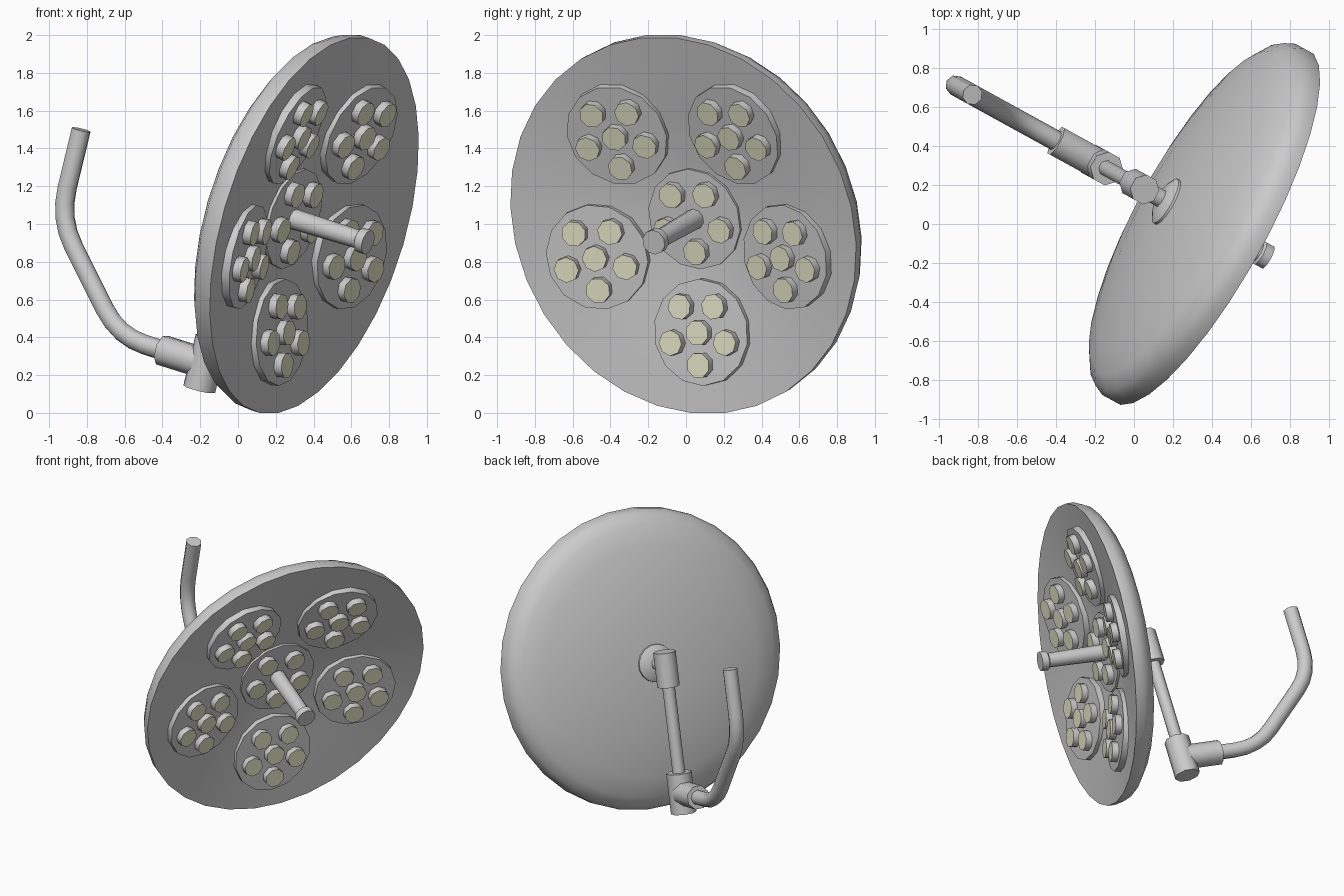
import bpy, bmesh, math
from mathutils import Matrix, Vector

cube = bpy.data.objects.get("Cube")
if cube:
    bpy.data.objects.remove(cube, do_unlink=True)


def material(name, rgb):
    m = bpy.data.materials.new(name)
    m.use_nodes = True
    m.diffuse_color = (*rgb, 1)
    m.node_tree.nodes["Principled BSDF"].inputs["Base Color"].default_value = (*rgb, 1)
    return m


GREY = material("painted grey", (0.6, 0.6, 0.6))
LENS = material("pale yellow lens", (0.78, 0.78, 0.58))

# Lamp frame: local x sideways, y up along the face, z out of the face
normal = Vector((0.845, -0.465, -0.265)).normalized()
side = Vector((-normal.y, normal.x, 0)).normalized()
up = normal.cross(side)
FRAME = Matrix.Translation((0.395, -0.01, 0.995)) @ Matrix((side, up, normal)).transposed().to_4x4()


def smooth(ob):
    bpy.ops.object.select_all(action='DESELECT')
    ob.select_set(True)
    bpy.context.view_layer.objects.active = ob
    bpy.ops.object.shade_smooth_by_angle(angle=math.radians(50))


def lathe(name, profile, sides, place=Matrix(), lens=False):
    """Spin (radius, height) points round local z; zero radius closes the shape."""
    bm = bmesh.new()
    rings = []
    for r, h in profile:
        count = sides if r else 1
        rings.append([bm.verts.new((r * math.cos(a), r * math.sin(a), h))
                      for a in (math.tau * (i + 0.5) / sides for i in range(count))])
    for a, b in zip(rings, rings[1:]):
        for i in range(sides):
            j = (i + 1) % sides
            if len(a) == 1:
                bm.faces.new((a[0], b[j], b[i]))
            elif len(b) == 1:
                bm.faces.new((a[i], a[j], b[0]))
            else:
                bm.faces.new((a[i], a[j], b[j], b[i]))
    bmesh.ops.recalc_face_normals(bm, faces=bm.faces)
    if lens:
        for f in bm.faces:
            f.material_index = int(f.normal.z > 0.9)
    me = bpy.data.meshes.new(name)
    bm.to_mesh(me)
    bm.free()
    me.materials.append(GREY)
    if lens:
        me.materials.append(LENS)
    ob = bpy.data.objects.new(name, me)
    bpy.context.collection.objects.link(ob)
    ob.matrix_world = FRAME @ place
    smooth(ob)


def rod(name, radius, low, high, place=Matrix(), sides=8, lens=False):
    lathe(name, [(0, low), (radius, low), (radius, high), (0, high)], sides, place, lens)


# Domed housing with a shallow dished front
lathe("lamp_housing",
      [(0, -0.27), (0.3, -0.26), (0.57, -0.232), (0.8, -0.187), (0.94, -0.148),
       (1.01, -0.1), (1.035, -0.045), (1.035, 0.01),
       (0.85, -0.022), (0.6, -0.066), (0.3, -0.13), (0, -0.145)], 32)


# Lamp clusters: a thin round pad carrying short lamps with pale lenses
def cluster(name, place, radius, middle):
    rod(name + "_pad", radius, -0.03, 0.03, place, 14)
    spots = [Matrix.Rotation(math.tau * k / 5, 4, 'Z') @ Matrix.Translation((0, -0.172, 0))
             for k in range(5)]
    if middle:
        spots.append(Matrix())
    for n, spot in enumerate(spots):
        rod(f"{name}_lamp_{n + 1}", 0.069, 0.02, 0.075, place @ spot, lens=True)


cluster("centre_cluster", Matrix.Translation((0, 0, -0.145)), 0.275, False)
for k in range(5):
    cluster(f"outer_cluster_{k + 1}",
            Matrix.Rotation(math.tau * k / 5, 4, 'Z')
            @ Matrix.Translation((0, -0.603, -0.056))
            @ Matrix.Rotation(math.radians(-11), 4, 'X'), 0.284, True)

# Centre handle with a wider end cap
lathe("handle", [(0, -0.16), (0.057, -0.16), (0.05, 0.29), (0.067, 0.3),
                 (0.067, 0.347), (0, 0.347)], 10)

# Rear mount, hanging rod and knuckles
BACK = -0.43
lathe("rear_flange", [(0, -0.24), (0.135, -0.24), (0.13, -0.278), (0.09, -0.3), (0, -0.31)], 16)
rod("rear_neck", 0.05, BACK, -0.28)
upright = Matrix.Translation((0, 0, BACK)) @ Matrix.Rotation(math.radians(-90), 4, 'X')
rod("upper_knuckle", 0.077, -0.14, 0.1, upright)
rod("hanging_rod", 0.043, -0.8, -0.1, upright)
rod("lower_knuckle", 0.087, -1.02, -0.74, upright)
rod("arm_socket", 0.084, BACK - 0.27, BACK, Matrix.Translation((0, -0.88, 0)))

# Bent support arm: straight runs joined by rounded corners
ends = [Vector(p) for p in ((0, -0.88, -0.65), (0, -0.88, -0.975),
                            (0, -0.374, -1.482), (0, 0.116, -1.482))]
path = [ends[0]]
for before, corner, after in zip(ends, ends[1:], ends[2:]):
    a = corner + (before - corner).normalized() * 0.17
    b = corner + (after - corner).normalized() * 0.17
    path += [a.lerp(corner, t).lerp(corner.lerp(b, t), t) for t in (0, 0.25, 0.5, 0.75, 1)]
path.append(ends[-1])
curve = bpy.data.curves.new("support_arm", 'CURVE')
curve.dimensions = '3D'
curve.bevel_depth = 0.053
curve.bevel_resolution = 2
curve.use_fill_caps = True
spline = curve.splines.new('POLY')
spline.points.add(len(path) - 1)
for point, co in zip(spline.points, path):
    point.co = (*co, 1)
curve.materials.append(GREY)
arm = bpy.data.objects.new("support_arm", curve)
bpy.context.collection.objects.link(arm)
arm.matrix_world = FRAME
bpy.ops.object.select_all(action='DESELECT')
arm.select_set(True)
bpy.context.view_layer.objects.active = arm
bpy.ops.object.convert(target='MESH')
smooth(bpy.context.view_layer.objects.active)
